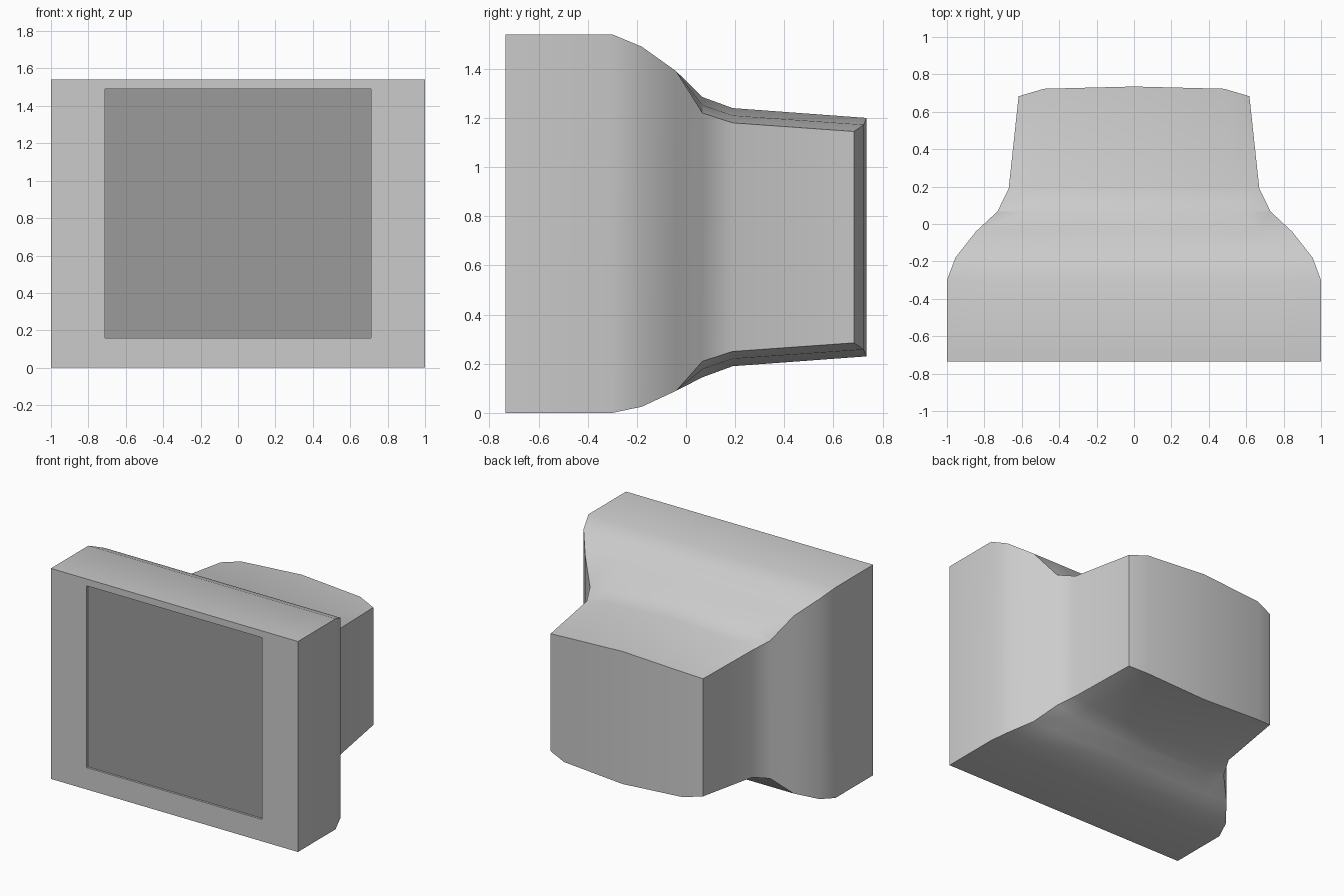
import bpy, bmesh

if "Cube" in bpy.data.objects:
    bpy.data.objects.remove(bpy.data.objects["Cube"])

# Column positions across the casing (fraction of half width) and how far each droops
COLS = [(-1, 1.0), (-0.78, 0.5), (0, 0.0), (0.78, 0.5), (1, 1.0)]
BACK_COLS = {1.0: 0.052, 0.5: 0.012, 0.0: 0.0}


def make_object(name, bm, color=None):
    bmesh.ops.recalc_face_normals(bm, faces=bm.faces)
    mesh = bpy.data.meshes.new(name)
    bm.to_mesh(mesh)
    bm.free()
    obj = bpy.data.objects.new(name, mesh)
    bpy.context.collection.objects.link(obj)
    if color:
        mat = bpy.data.materials.new(name)
        mat.diffuse_color = (*color, 1)
        mat.use_nodes = True
        mat.node_tree.nodes["Principled BSDF"].inputs["Base Color"].default_value = mat.diffuse_color
        mesh.materials.append(mat)
    return obj


def add_ring(bm, y, half, top, bottom, droop=0.0, bow=False):
    """Ten-point section: five across the top, five back along the bottom."""
    pts = []
    for z, sign, cols in ((top, -1, COLS), (bottom, 1, COLS[::-1])):
        for f, d in cols:
            yy = y - BACK_COLS[d] if bow else y
            pts.append(bm.verts.new((f * half, yy, z + sign * d * droop)))
    return pts


# Casing: recessed opening, bezel, then sections lofted to the back
bm = bmesh.new()
sections = [
    # y, half width, top, bottom, droop, bowed
    (-0.72, 0.71, 1.49, 0.16, 0, False),
    (-0.735, 0.71, 1.49, 0.16, 0, False),
    (-0.735, 1.0, 1.54, 0.0, 0, False),
    (-0.30, 1.0, 1.54, 0.0, 0, False),
    (-0.18, 0.955, 1.49, 0.025, 0, False),
    (-0.04, 0.845, 1.39, 0.09, 0, False),
    (0.067, 0.73, 1.285, 0.145, 0.065, False),
    (0.19, 0.67, 1.24, 0.19, 0.06, False),
    (0.735, 0.617, 1.20, 0.23, 0.055, True),
]
rings = [add_ring(bm, *s) for s in sections]
for a, b in zip(rings, rings[1:]):
    for i in range(10):
        j = (i + 1) % 10
        bm.faces.new((a[i], a[j], b[j], b[i]))
# Curved back panel
last = rings[-1]
for i in range(4):
    bm.faces.new((last[i], last[i + 1], last[8 - i], last[9 - i]))
casing = make_object("monitor_casing", bm)

# Screen panel sitting in the opening
bm = bmesh.new()
corners = [(-0.71, 0.16), (0.71, 0.16), (0.71, 1.49), (-0.71, 1.49)]
bm.faces.new([bm.verts.new((x, -0.72, z)) for x, z in corners])
bm.normal_update()
screen = make_object("screen", bm, (0.33, 0.33, 0.33))
if screen.data.polygons[0].normal.y > 0:
    screen.data.flip_normals()

# Smooth the curved runs, keep the corners sharp
bpy.context.view_layer.objects.active = casing
casing.select_set(True)
bpy.ops.object.shade_smooth_by_angle(angle=0.5236)
